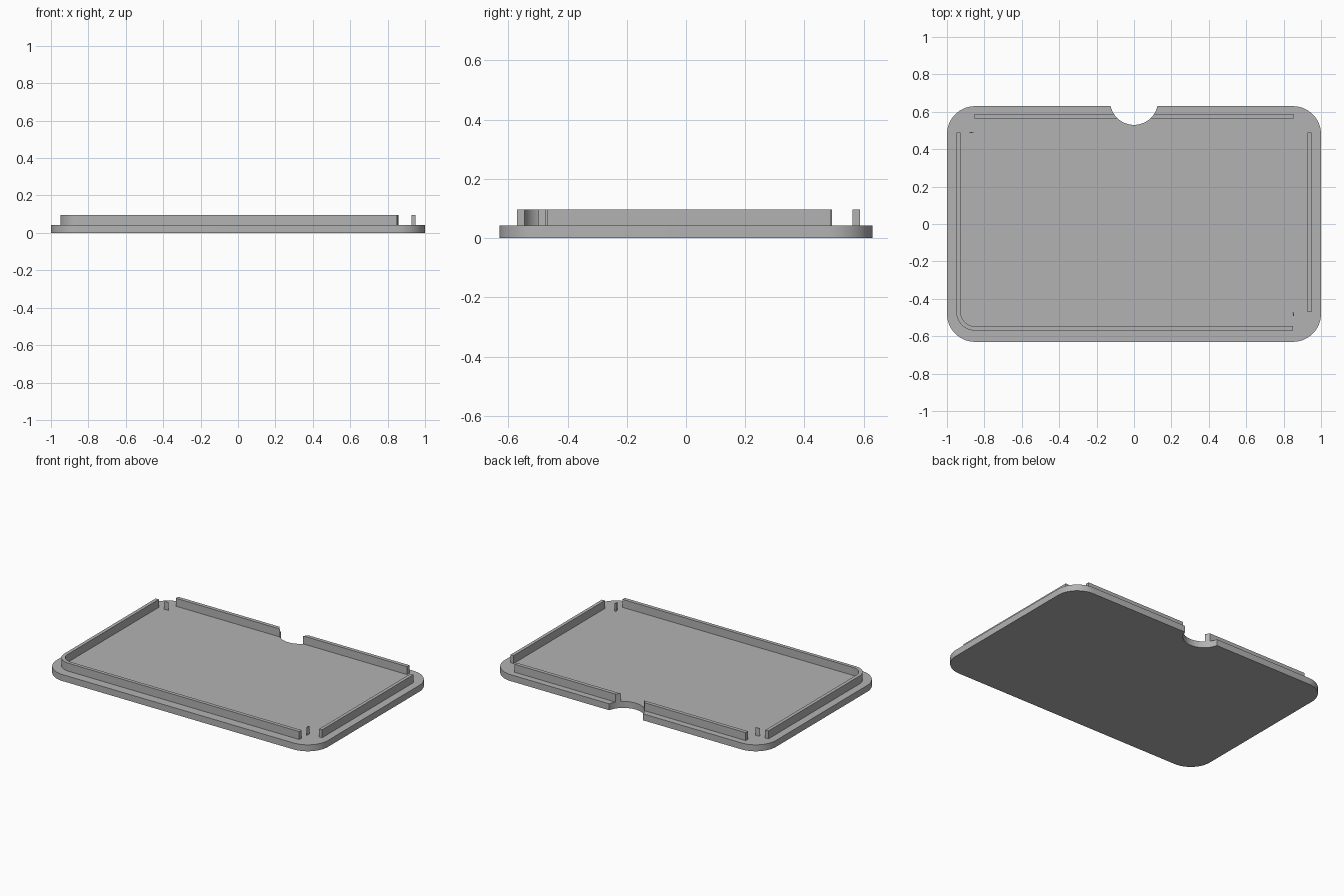
import bpy, bmesh, math
from math import sin, cos, radians

if "Cube" in bpy.data.objects:
    bpy.data.objects.remove(bpy.data.objects["Cube"])

PLATE_TOP, WALL_TOP = 0.043, 0.096
NOTCH_Y, NOTCH_R = 0.658, 0.128

grey = bpy.data.materials.new("light grey")
grey.diffuse_color = (0.45, 0.45, 0.45, 1)
grey.use_nodes = True
grey.node_tree.nodes["Principled BSDF"].inputs["Base Color"].default_value = grey.diffuse_color


def arc(cx, cy, r, a0, a1, n=14):
    """Points along an arc, angles in degrees."""
    return [(cx + r * cos(radians(a0 + (a1 - a0) * i / n)),
             cy + r * sin(radians(a0 + (a1 - a0) * i / n))) for i in range(n + 1)]


def extrude(name, outline, z0, z1):
    """Upright prism from a counter-clockwise outline."""
    bm = bmesh.new()
    low = [bm.verts.new((x, y, z0)) for x, y in outline]
    high = [bm.verts.new((x, y, z1)) for x, y in outline]
    bm.faces.new(low[::-1])
    bm.faces.new(high)
    for i in range(len(low)):
        j = (i + 1) % len(low)
        bm.faces.new((low[i], low[j], high[j], high[i]))
    bmesh.ops.recalc_face_normals(bm, faces=bm.faces)
    mesh = bpy.data.meshes.new(name)
    bm.to_mesh(mesh)
    bm.free()
    mesh.materials.append(grey)
    ob = bpy.data.objects.new(name, mesh)
    bpy.context.collection.objects.link(ob)
    bpy.ops.object.select_all(action='DESELECT')
    ob.select_set(True)
    bpy.context.view_layer.objects.active = ob
    bpy.ops.object.shade_smooth_by_angle(angle=radians(30))
    return ob


def notch_arc(y_start, y_end, side):
    """Part of the thumb notch circle between two heights on one side."""
    a0 = math.asin((y_start - NOTCH_Y) / NOTCH_R)
    a1 = math.asin((y_end - NOTCH_Y) / NOTCH_R)
    return [(side * x, y) for x, y in
            arc(0, NOTCH_Y, NOTCH_R, math.degrees(a0), math.degrees(a1), 4)]


# Base plate with rounded corners and a thumb notch in the back edge
R, W, D = 0.15, 1.0, 0.63
edge = math.degrees(math.asin((D - NOTCH_Y) / NOTCH_R))
plate = (arc(-W + R, -D + R, R, 180, 270) + arc(W - R, -D + R, R, 270, 360)
         + arc(W - R, D - R, R, 0, 90)
         + arc(0, NOTCH_Y, NOTCH_R, edge, -180 - edge, 28)
         + arc(-W + R, D - R, R, 90, 180))
extrude("base_plate", plate, 0, PLATE_TOP)

# Lip along the left and front with one rounded corner
lip = ([(-0.95, 0.49)] + arc(-0.85, -0.47, 0.10, 180, 270)
       + [(0.85, -0.57), (0.85, -0.545)]
       + arc(-0.85, -0.47, 0.077, 270, 180) + [(-0.927, 0.49)])
extrude("left_front_lip", lip, PLATE_TOP, WALL_TOP)

# Straight lip on the right
extrude("right_lip", [(0.927, -0.47), (0.949, -0.47), (0.949, 0.49), (0.927, 0.49)],
        PLATE_TOP, WALL_TOP)

# Back lip, split by the notch
Y0, Y1 = 0.563, 0.588
for name, side in (("back_lip_right", 1), ("back_lip_left", -1)):
    outline = notch_arc(Y1, Y0, side) + [(side * 0.852, Y0), (side * 0.852, Y1)]
    extrude(name, outline if side > 0 else outline[::-1], PLATE_TOP, WALL_TOP)

# Tiny slivers standing at two open corners
extrude("back_left_sliver", [(-0.885, 0.486), (-0.854, 0.489), (-0.856, 0.493), (-0.872, 0.492)],
        PLATE_TOP, WALL_TOP)
extrude("front_right_sliver", [(0.853, -0.498), (0.857, -0.472), (0.848, -0.472), (0.849, -0.482)],
        PLATE_TOP, WALL_TOP)
